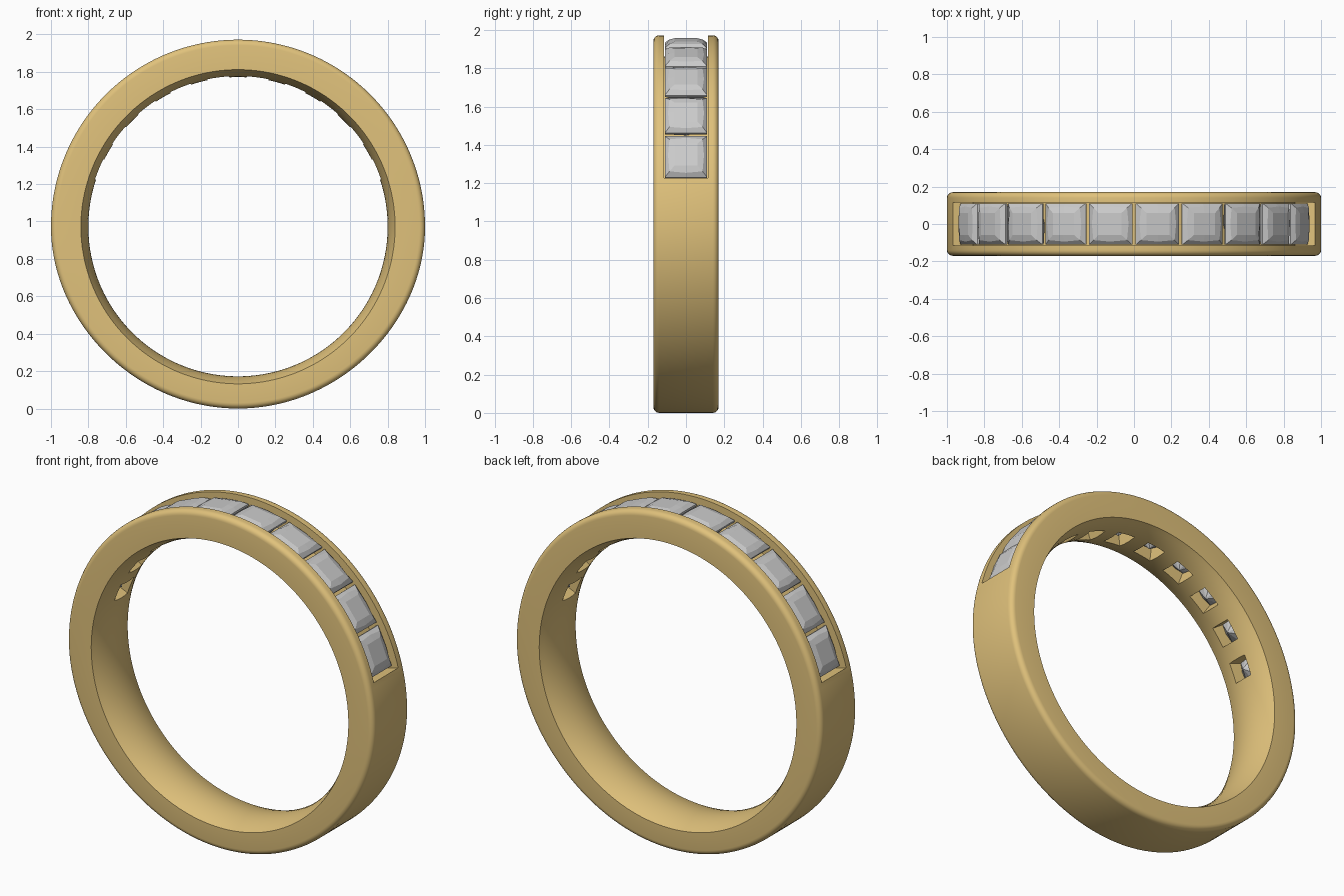
import bpy, bmesh
from math import sin, cos, pi, radians

if "Cube" in bpy.data.objects:
    bpy.data.objects.remove(bpy.data.objects["Cube"])

CZ = 0.972          # ring centre height
HALF_W = 0.17       # half band width
SEG = 192
STONES, PITCH = 10, 15


def make_object(name, bm, mat=None):
    bmesh.ops.recalc_face_normals(bm, faces=bm.faces[:])
    me = bpy.data.meshes.new(name)
    bm.to_mesh(me)
    bm.free()
    ob = bpy.data.objects.new(name, me)
    bpy.context.collection.objects.link(ob)
    if mat:
        me.materials.append(mat)
    return ob


def bridge(bm, a, b):
    n = len(a)
    for i in range(n):
        bm.faces.new((a[i], a[(i + 1) % n], b[(i + 1) % n], b[i]))


def polar(t, r, y):
    """Point at angle t from the top of the ring."""
    return (r * sin(t), y, CZ + r * cos(t))


gold = bpy.data.materials.new("gold")
gold.diffuse_color = (0.75, 0.54, 0.2, 1)
gold.use_nodes = True
gold.node_tree.nodes["Principled BSDF"].inputs["Base Color"].default_value = gold.diffuse_color

# Band: comfort-fit inside, rounded outer edges, slightly thinner at the bottom
inner = [(0.8 + 0.04 * (k / 6) ** 2, HALF_W * k / 6) for k in range(-6, 7)]
f = 0.03
fillet = [(-f + f * sin(k * pi / 10), HALF_W - f + f * cos(k * pi / 10)) for k in range(6)]
outer = fillet + [(d, -y) for d, y in reversed(fillet)]
bm = bmesh.new()
loops = []
for i in range(SEG):
    t = 2 * pi * i / SEG
    s = max(0, -cos(t))
    big = 1 - 0.028 * s * s * (3 - 2 * s)
    pts = inner + [(big + d, y) for d, y in outer]
    loops.append([bm.verts.new(polar(t, r, y)) for r, y in pts])
for i in range(SEG):
    bridge(bm, loops[i], loops[(i + 1) % SEG])
band = make_object("ring_band", bm, gold)

# Cutter for the stone channel
bm = bmesh.new()
end = radians(75.3)
secs = []
for i in range(81):
    t = -end + 2 * end * i / 80
    secs.append([bm.verts.new(polar(t, r, y)) for r, y in
                 ((0.89, -0.114), (0.89, 0.114), (1.1, 0.114), (1.1, -0.114))])
for a, b in zip(secs, secs[1:]):
    bridge(bm, a, b)
bm.faces.new(secs[0])
bm.faces.new(secs[-1])
channel = make_object("channel_cutter", bm, gold)

# Cutter for the light holes under the stones, flaring towards the finger
angles = [radians((i - (STONES - 1) / 2) * PITCH) for i in range(STONES)]
bm = bmesh.new()
for t in angles:
    rings = []
    for r, hx, hy in ((0.74, 0.062, 0.066), (0.93, 0.05, 0.052)):
        ring = []
        for sx, sy in ((-1, -1), (1, -1), (1, 1), (-1, 1)):
            x = sx * hx
            ring.append(bm.verts.new((x * cos(t) + r * sin(t), sy * hy,
                                      CZ - x * sin(t) + r * cos(t))))
        rings.append(ring)
    bridge(bm, *rings)
    bm.faces.new(rings[0])
    bm.faces.new(rings[1])
holes = make_object("hole_cutter", bm, gold)

# Cut channel and holes out of the band
bpy.context.view_layer.objects.active = band
band.select_set(True)
for cutter in (channel, holes):
    cutter.hide_render = True
    mod = band.modifiers.new("cut", 'BOOLEAN')
    mod.operation = 'DIFFERENCE'
    mod.solver = 'EXACT'
    mod.object = cutter
    bpy.ops.object.modifier_apply(modifier=mod.name)
    bpy.data.objects.remove(cutter)
bpy.ops.object.shade_smooth_by_angle(angle=radians(30))

# Square-cut stone: (corner half size, mid-side half size, radius from ring centre)
bm = bmesh.new()
levels = [(0.06, 0.06, 0.985), (0.088, 0.096, 0.975), (0.113, 0.113, 0.955),
          (0.113, 0.113, 0.945), (0.06, 0.075, 0.885)]
rings = []
for c, m, h in levels:
    plan = [(-c, -c), (0, -m), (c, -c), (m, 0), (c, c), (0, m), (-c, c), (-m, 0)]
    rings.append([bm.verts.new((x * 1.03, y * 0.98, h)) for x, y in plan])
for a, b in zip(rings, rings[1:]):
    bridge(bm, a, b)
bm.faces.new(rings[0])
culet = bm.verts.new((0, 0, 0.822))
for i in range(8):
    bm.faces.new((rings[-1][i], rings[-1][(i + 1) % 8], culet))
stone = make_object("stone_1", bm)

# Repeat the stone along the channel
for i, t in enumerate(angles):
    ob = stone
    if i:
        ob = bpy.data.objects.new(f"stone_{i + 1}", stone.data)
        bpy.context.collection.objects.link(ob)
    ob.location = (0, 0, CZ)
    ob.rotation_euler = (0, t, 0)
